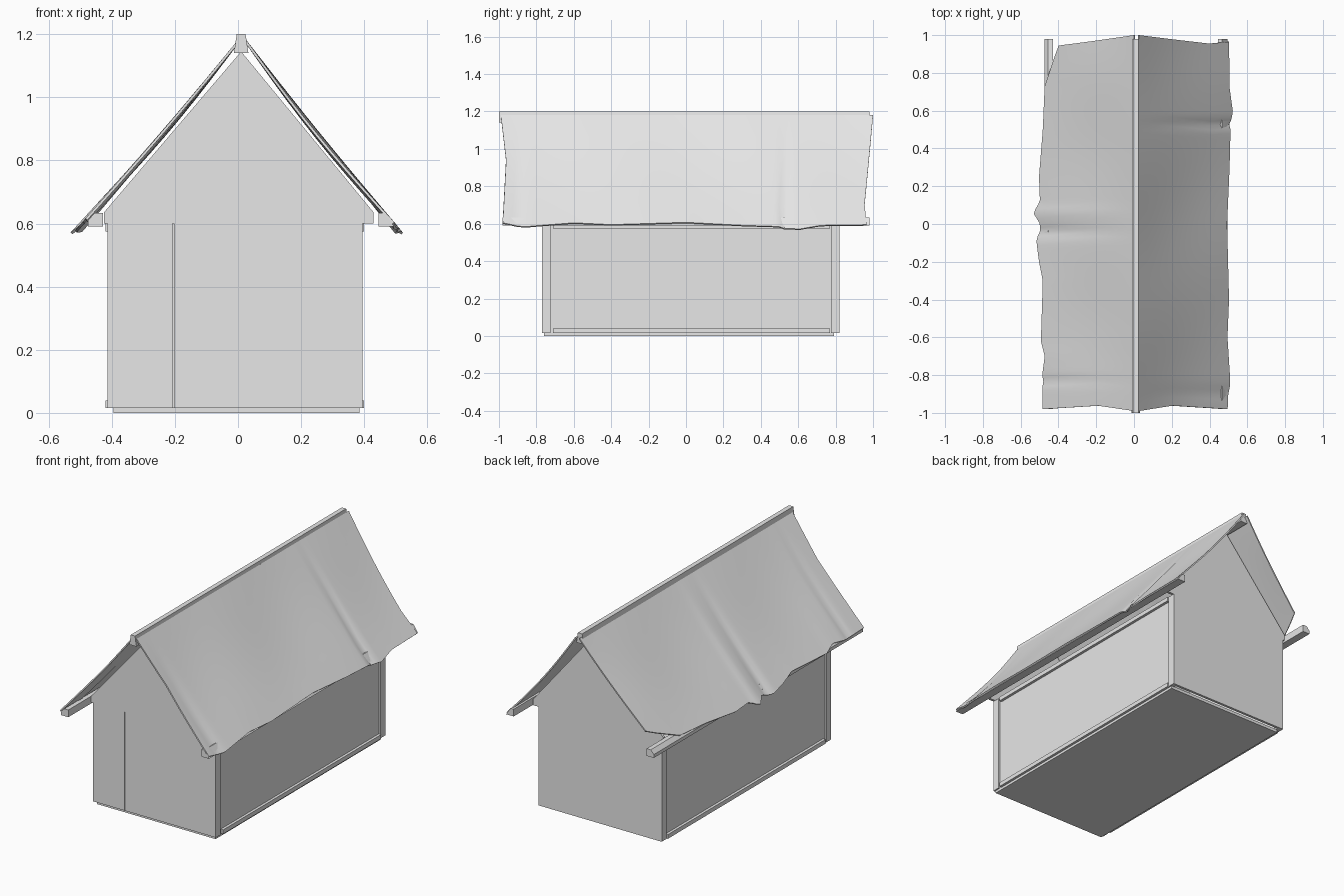
import bpy, bmesh, math

cube = bpy.data.objects.get("Cube")
if cube:
    bpy.data.objects.remove(cube, do_unlink=True)

grey = bpy.data.materials.new("plain grey")
grey.use_nodes = True
grey.diffuse_color = (0.8, 0.8, 0.8, 1)
grey.node_tree.nodes["Principled BSDF"].inputs["Base Color"].default_value = (0.8, 0.8, 0.8, 1)


def make(name, verts, faces):
    mesh = bpy.data.meshes.new(name)
    mesh.from_pydata(verts, [], faces)
    bm = bmesh.new()
    bm.from_mesh(mesh)
    bmesh.ops.recalc_face_normals(bm, faces=bm.faces)
    bm.to_mesh(mesh)
    bm.free()
    mesh.materials.append(grey)
    obj = bpy.data.objects.new(name, mesh)
    bpy.context.collection.objects.link(obj)
    return obj


def prism(name, profile, y0, y1):
    """Extrude an x-z outline along y."""
    n = len(profile)
    verts = [(x, y, z) for y in (y0, y1) for x, z in profile]
    faces = [tuple(range(n)), tuple(range(n, 2 * n))]
    faces += [(i, (i + 1) % n, n + (i + 1) % n, n + i) for i in range(n)]
    return make(name, verts, faces)


def box(name, x0, x1, y0, y1, z0, z1):
    return prism(name, [(x0, z0), (x1, z0), (x1, z1), (x0, z1)], y0, y1)


def sample(points, v):
    """Piecewise linear lookup."""
    for (a, p), (b, q) in zip(points, points[1:]):
        if v <= b:
            return p + (q - p) * max(0, (v - a) / (b - a))
    return points[-1][1]


# Walls and floor
CX = -0.01
box("floor", -0.395, 0.385, -0.76, 0.79, 0, 0.018)
box("front_panel_narrow", -0.413, -0.207, -0.77, -0.755, 0.015, 0.6)
box("front_panel_wide", -0.203, 0.393, -0.77, -0.755, 0.015, 0.6)
box("back_panel", -0.413, 0.393, 0.805, 0.82, 0.015, 0.6)
for side, s in (("left", 1), ("right", -1)):
    def span(a, b):
        return sorted((CX + s * a, CX + s * b))
    box(side + "_wall", *span(0.38, 0.394), -0.76, 0.81, 0.015, 0.6)
    box(side + "_front_post", *span(0.375, 0.404), -0.768, -0.725, 0.015, 0.6)
    box(side + "_back_post", *span(0.375, 0.404), 0.775, 0.818, 0.015, 0.6)
    box(side + "_bottom_batten", *span(0.39, 0.41), -0.71, 0.77, 0.015, 0.04)
    box(side + "_top_batten", *span(0.39, 0.41), -0.71, 0.77, 0.575, 0.6)

# Gables
gable = [(-0.425, 0.6), (0.43, 0.6), (0.43, 0.635), (0.01, 1.145), (-0.425, 0.635)]
prism("front_gable", gable, -0.77, -0.755)
prism("back_gable", gable, 0.805, 0.82)

# Roof beams
prism("ridge_beam", [(-0.013, 1.14), (0.033, 1.14), (0.024, 1.2), (-0.004, 1.2)], -1.0, 0.98)
prism("left_eave_beam", [(0.445, 0.59), (0.495, 0.59), (0.485, 0.605), (0.465, 0.633), (0.445, 0.633)], -0.98, 0.98)
prism("right_eave_beam", [(-0.475, 0.59), (-0.428, 0.59), (-0.428, 0.633), (-0.455, 0.633), (-0.475, 0.61)], -0.98, 0.98)

# Draped roof sheets: eave reach along y, end offsets along the slope
EAVES = {
    "left": [(-1, 0.49), (-0.85, 0.508), (-0.6, 0.492), (-0.4, 0.5), (0, 0.49),
             (0.3, 0.503), (0.5, 0.508), (0.6, 0.52), (0.72, 0.503), (1, 0.5)],
    "right": [(-1, 0.48), (-0.8, 0.483), (-0.7, 0.47), (-0.62, 0.49), (-0.3, 0.48),
              (-0.2, 0.5), (-0.08, 0.515), (0, 0.495), (0.06, 0.525), (0.12, 0.495),
              (0.25, 0.5), (0.5, 0.48), (0.73, 0.47), (0.88, 0.42), (1, 0.375)],
}
FRONT = [(0, -0.99), (0.4, -0.962), (1, -0.98)]
BACK = {"left": [(0, 1.0), (0.8, 0.955), (1, 0.965)],
        "right": [(0, 1.0), (1, 0.945)]}
FOLDS = {"left": [(0.53, 0.022, 0.02), (-0.9, 0.012, 0.04)],
         "right": [(-0.04, 0.02, 0.03), (0.06, -0.012, 0.03), (-0.83, 0.012, 0.02)]}
NY, NT = 80, 10

for side, s in (("left", 1), ("right", -1)):
    ridge_x = 0.024 if s > 0 else 0.002
    slope = 1.23 if s > 0 else 1.17
    verts = []
    for i in range(NY + 1):
        for j in range(NT + 1):
            t = j / NT
            y0, y1 = sample(FRONT, t), sample(BACK[side], t)
            y = y0 + (y1 - y0) * i / NY
            reach = sample(EAVES[side], y) - s * ridge_x
            d = t * reach
            # gentle sag plus narrow creases that widen to the eave
            lift = -0.010 * math.sin(math.pi * t) * (1 + 0.5 * math.sin(7 * y + s))
            for fy, h, w in FOLDS[side]:
                lift -= 0.6 * h * t * math.exp(-((y - fy) / w) ** 2)
            verts.append((ridge_x + s * (d + 0.77 * lift), y, 1.178 - slope * d + 0.64 * lift))
    R = NT + 1
    faces = [(i * R + j, i * R + j + 1, (i + 1) * R + j + 1, (i + 1) * R + j)
             for i in range(NY) for j in range(NT)]
    sheet = make(side + "_roof_sheet", verts, faces)
    if sheet.data.polygons[0].normal.z < 0:
        sheet.data.flip_normals()
    thick = sheet.modifiers.new("thickness", "SOLIDIFY")
    thick.thickness = 0.008
    thick.offset = 0
    bpy.ops.object.select_all(action="DESELECT")
    sheet.select_set(True)
    bpy.context.view_layer.objects.active = sheet
    bpy.ops.object.modifier_apply(modifier=thick.name)
    bpy.ops.object.shade_smooth_by_angle(angle=math.radians(35))
